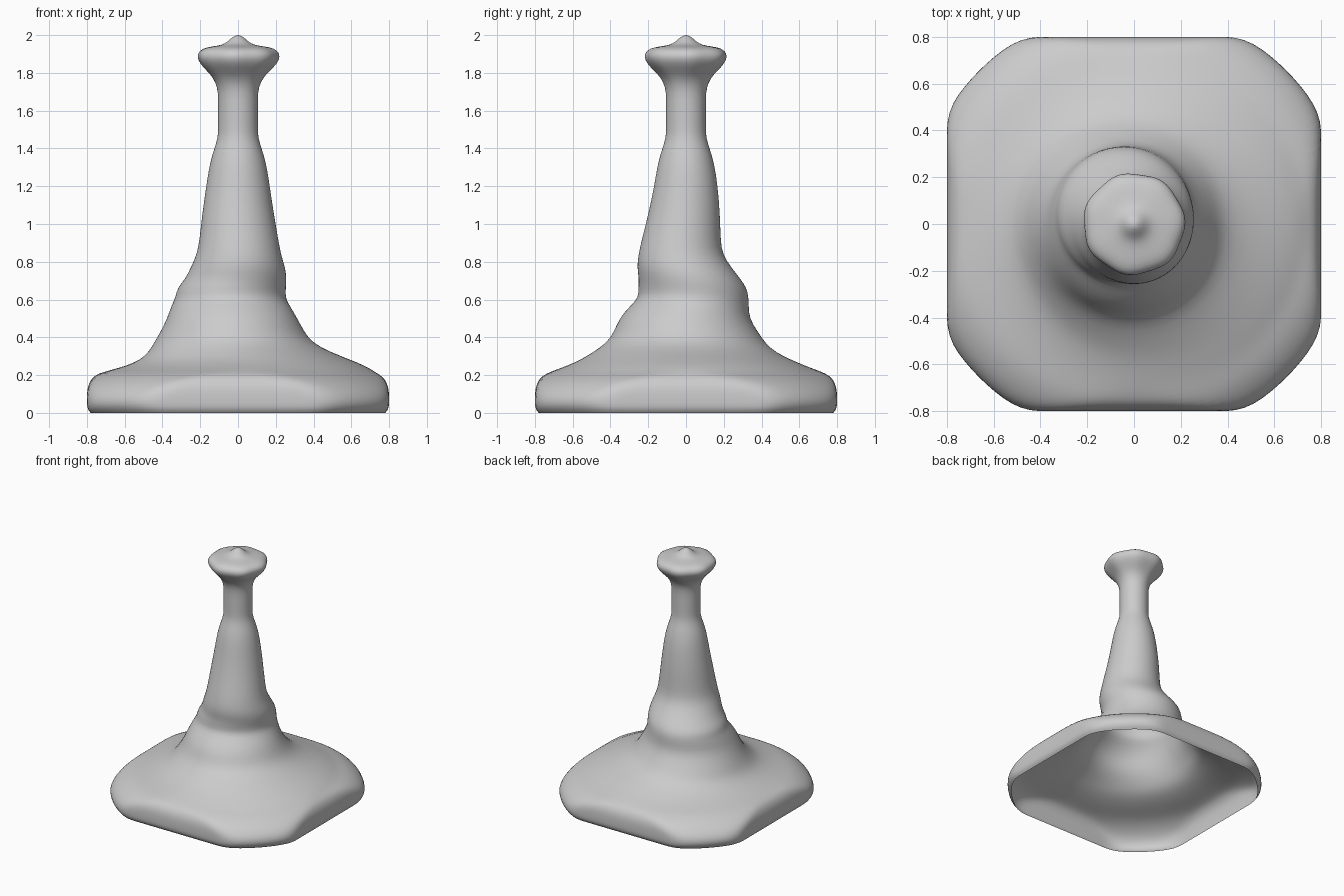
import bpy
import bmesh
from math import cos, sin, pi

SEGMENTS = 64

# Remove the default cube
default_cube = bpy.data.objects.get("Cube")
if default_cube:
    bpy.data.objects.remove(default_cube, do_unlink=True)


def make_material(name, colour):
    material = bpy.data.materials.new(name)
    material.use_nodes = True
    material.diffuse_color = colour
    material.node_tree.nodes["Principled BSDF"].inputs["Base Color"].default_value = colour
    return material


def ring(bm, height, radius, offset_x=0, offset_y=0, limit=1, wobble=0):
    """Add one horizontal ring, cut flat on four sides at the limit."""
    vertices = []
    for index in range(SEGMENTS):
        angle = 2 * pi * index / SEGMENTS
        reach = radius * (1 + wobble * sin(7 * angle + 1))
        x = max(-limit, min(limit, offset_x + reach * cos(angle)))
        y = max(-limit, min(limit, offset_y + reach * sin(angle)))
        vertices.append(bm.verts.new((x, y, height)))
    return vertices


def bridge(bm, lower, upper):
    for index in range(SEGMENTS):
        following = (index + 1) % SEGMENTS
        bm.faces.new((lower[index], lower[following], upper[following], upper[index]))


bm = bmesh.new()
rings = []

# Domed round flange cut square at the sides: height, radius, half width
flange_profile = [(0, .9, .78), (.02, .92, .797), (.05, .932, .8),
                  (.09, .925, .8), (.13, .895, .797), (.165, .85, .785),
                  (.192, .8, .765), (.21, .75, .735)]
for height, radius, half_width in flange_profile:
    rings.append(ring(bm, height, radius, -.005, limit=half_width))

# Sagging conical body: height, radius, sideways shift, depth shift
body_profile = [
    (.228, .69, .02, 0), (.25, .63, .04, 0), (.28, .56, .04, 0),
    (.32, .485, .01, -.01), (.37, .42, -.025, 0), (.43, .38, -.03, 0),
    (.5, .345, -.03, -.01), (.57, .312, -.04, .02), (.61, .291, -.04, .04),
    (.66, .288, -.035, .035), (.71, .268, -.01, .02), (.77, .25, 0, -.01),
    (.84, .222, .005, -.03), (.92, .208, .005, -.025), (1.05, .19, 0, -.01),
    (1.2, .168, 0, 0), (1.32, .15, 0, 0), (1.4, .125, 0, 0), (1.46, .105, 0, 0),
]
for height, radius, shift_x, shift_y in body_profile:
    rings.append(ring(bm, height, radius, shift_x, shift_y))

# Straight neck
for height in (1.52, 1.62, 1.7):
    rings.append(ring(bm, height, .105))

# Uneven mushroom knob with a small tip: height, radius, unevenness
knob_profile = [(1.75, .119, 0), (1.79, .145, .01), (1.83, .187, .02),
                (1.87, .217, .02), (1.905, .217, .02), (1.93, .19, .02),
                (1.94, .14, .01), (1.947, .085, 0), (1.965, .055, 0), (1.99, .03, 0)]
for height, radius, wobble in knob_profile:
    rings.append(ring(bm, height, radius, wobble=wobble))

for lower, upper in zip(rings, rings[1:]):
    bridge(bm, lower, upper)

# Close the tip; the underside of the base stays open and hollow
tip = bm.verts.new((0, 0, 2.002))
last = rings[-1]
for index in range(SEGMENTS):
    bm.faces.new((last[index], last[(index + 1) % SEGMENTS], tip))

mesh = bpy.data.meshes.new("cone_shell")
bm.to_mesh(mesh)
bm.free()
cone = bpy.data.objects.new("cone_shell", mesh)
bpy.context.collection.objects.link(cone)
mesh.materials.append(make_material("plain_grey", (.6, .6, .6, 1)))
mesh.shade_smooth()

smoothing = cone.modifiers.new("soft_surface", "SUBSURF")
smoothing.levels = 1
smoothing.render_levels = 1
